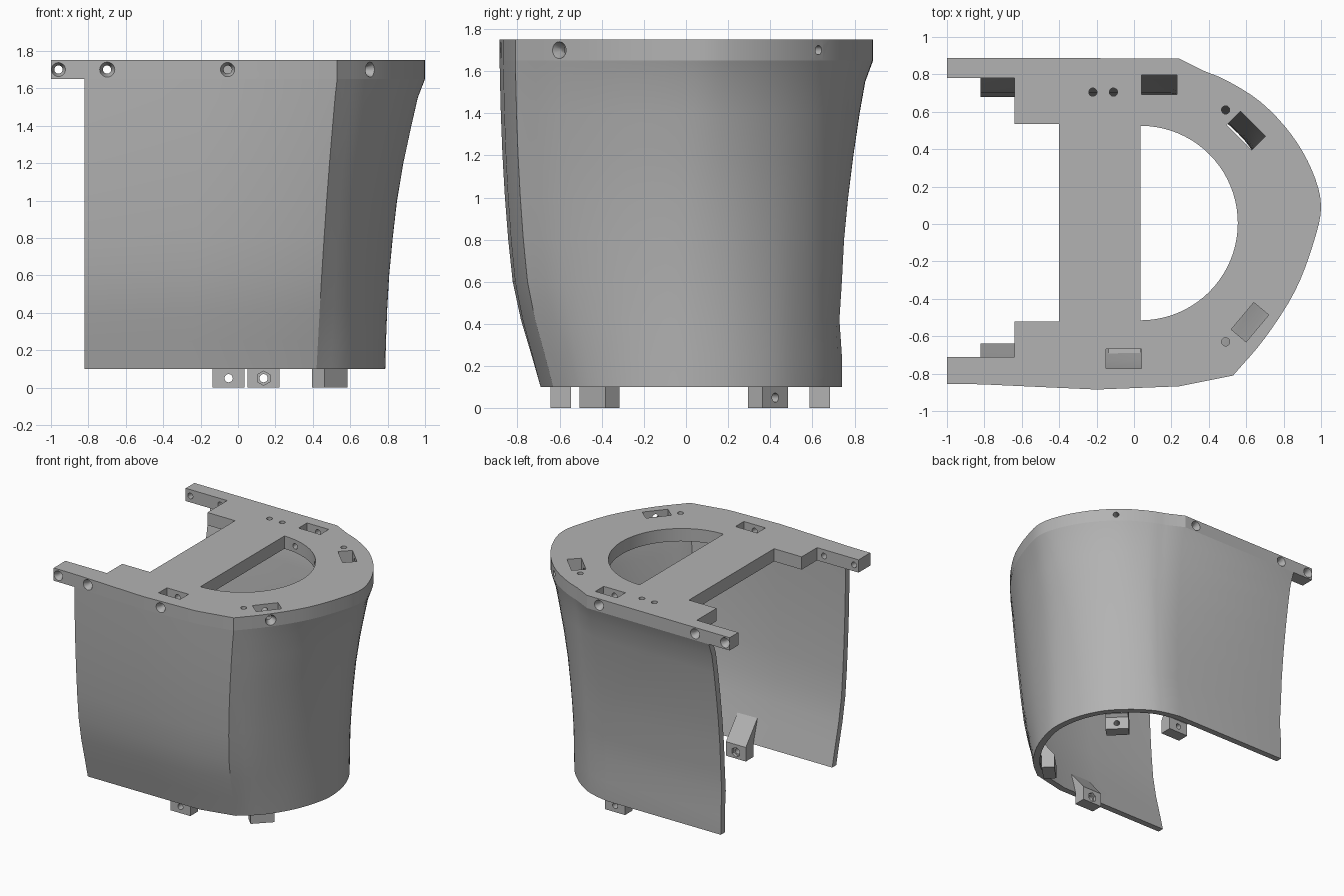
import bpy, bmesh
from math import radians, cos, sin, pi
from mathutils import Vector, Matrix

cube = bpy.data.objects.get("Cube")
if cube:
    bpy.data.objects.remove(cube)

grey = bpy.data.materials.new("matte_grey")
grey.use_nodes = True
GREY = (0.45, 0.45, 0.45, 1)
grey.diffuse_color = GREY
grey.node_tree.nodes["Principled BSDF"].inputs["Base Color"].default_value = GREY

PLATE_LOW, PLATE_HIGH = 1.65, 1.75
WALL = 0.05

# Matching outline points at the rim and the foot: (rim x, rim y, foot x, foot y)
OUTLINE = [
    (-.82, -.857, -.82, -.69), (-.2, -.885, -.25, -.69), (.24, -.868, .15, -.69),
    (.53, -.81, .42, -.63), (.70, -.61, .57, -.5), (.86, -.36, .70, -.30),
    (.96, -.10, .775, -.08), (1.0, .10, .785, .08), (.95, .29, .75, .26),
    (.84, .48, .66, .44), (.68, .65, .52, .585), (.5, .765, .38, .68),
    (.37, .82, .27, .72), (.24, .885, .17, .74), (-.82, .888, -.82, .74)]

# How far each height has flared from foot to rim: (z, nose, front, back)
LEVELS = [
    (.1, 0, 0, 0), (.25, .02, .22, 0), (.42, .05, .48, -.08), (.6, .1, .68, 0),
    (.8, .19, .79, .07), (1.0, .3, .87, .2), (1.2, .46, .93, .37),
    (1.4, .66, .97, .57), (1.55, .82, .99, .75), (PLATE_LOW, 1, 1, 1)]


def catmull(p, steps=4):
    """Smooth curve through the points."""
    q = [p[0] * 2 - p[1]] + p + [p[-1] * 2 - p[-2]]
    out = []
    for a, b, c, d in zip(q, q[1:], q[2:], q[3:]):
        for i in range(steps):
            t = i / steps
            out.append((b * 2 + (c - a) * t + (a * 2 - b * 5 + c * 4 - d) * t * t
                        + (b * 3 - a - c * 3 + d) * t ** 3) / 2)
    return out + [p[-1]]


def outline(z, nose, front, back):
    pts = []
    for rx, ry, fx, fy in OUTLINE:
        s = min(1, max(0, (rx - .4) / .4))
        wx = s * nose + (1 - s) * (z - .1) / (PLATE_LOW - .1)
        wy = front if ry < 0 else back
        pts.append(Vector((fx + (rx - fx) * wx, fy + (ry - fy) * wy)))
    return pts[:3] + catmull(pts[3:13]) + pts[13:]


def inset(pts, d):
    """Offset an open outline inwards, keeping the two ends square."""
    out = []
    for i, p in enumerate(pts):
        n = Vector((0, 0))
        for a, b in ((i - 1, i), (i, i + 1)):
            if a >= 0 and b < len(pts):
                e = (pts[b] - pts[a]).normalized()
                n += Vector((-e.y, e.x))
        q = p + n.normalized() * d
        if i in (0, len(pts) - 1):
            q.x = p.x
        out.append(q)
    return out


def finish(name, bm, smooth=False):
    bmesh.ops.recalc_face_normals(bm, faces=bm.faces)
    mesh = bpy.data.meshes.new(name)
    bm.to_mesh(mesh)
    bm.free()
    mesh.materials.append(grey)
    ob = bpy.data.objects.new(name, mesh)
    bpy.context.collection.objects.link(ob)
    if smooth:
        shade(ob)
    return ob


def activate(ob):
    bpy.ops.object.select_all(action='DESELECT')
    ob.select_set(True)
    bpy.context.view_layer.objects.active = ob


def shade(ob):
    activate(ob)
    bpy.ops.object.shade_smooth_by_angle(angle=radians(25))


def prism(name, pts, low, high, matrix=None):
    """Extrude a flat profile between two heights."""
    bm = bmesh.new()
    face = bm.faces.new([bm.verts.new((p[0], p[1], low)) for p in pts])
    new = bmesh.ops.extrude_face_region(bm, geom=[face])["geom"]
    bmesh.ops.translate(bm, vec=(0, 0, high - low),
                        verts=[v for v in new if isinstance(v, bmesh.types.BMVert)])
    if matrix:
        bm.transform(matrix)
    return finish(name, bm)


def rod(start, direction, length, r1, r2=None, sides=20):
    """Cylinder or cone cutter running from start along direction."""
    d = Vector(direction).normalized()
    bm = bmesh.new()
    bmesh.ops.create_cone(bm, cap_ends=True, segments=sides, radius1=r1,
                          radius2=r1 if r2 is None else r2, depth=length)
    turn = Vector((0, 0, 1)).rotation_difference(d).to_matrix().to_4x4()
    bm.transform(Matrix.Translation(Vector(start) + d * length / 2) @ turn)
    return finish("cutter", bm)


def cut(ob, cutter):
    cutter.hide_render = True
    activate(ob)
    mod = ob.modifiers.new("cut", 'BOOLEAN')
    mod.operation, mod.solver, mod.object = 'DIFFERENCE', 'EXACT', cutter
    bpy.ops.object.modifier_apply(modifier=mod.name)
    bpy.data.objects.remove(cutter)


def screw_hole(ob, x, y, angle, length):
    """Countersunk hole driven inwards from the rim."""
    d = Vector((-cos(radians(angle)), -sin(radians(angle)), 0))
    p = Vector((x, y, 1.70))
    cut(ob, rod(p - d * .05, d, length + .05, .022))
    cut(ob, rod(p - d * .02, d, .06, .048, .022))


# Curved wall
bm = bmesh.new()
outer, inner = [], []
for level in LEVELS:
    ring = outline(*level)
    for rows, pts in ((outer, ring), (inner, inset(ring, WALL))):
        rows.append([bm.verts.new((p.x, p.y, level[0])) for p in pts])
n = len(outer[0])
for k in range(len(LEVELS) - 1):
    for rows in (outer, inner):
        for i in range(n - 1):
            bm.faces.new((rows[k][i], rows[k][i + 1], rows[k + 1][i + 1], rows[k + 1][i]))
    for i in (0, n - 1):
        bm.faces.new((outer[k][i], inner[k][i], inner[k + 1][i], outer[k + 1][i]))
for k in (0, -1):
    for i in range(n - 1):
        bm.faces.new((outer[k][i], outer[k][i + 1], inner[k][i + 1], inner[k][i]))
finish("curved_wall", bm, smooth=True)

# Top plate with two arms
arms = [(-1, .888), (-1, .78), (-.64, .78), (-.64, .535), (-.4, .535),
        (-.4, -.52), (-.64, -.52), (-.64, -.71), (-1, -.71), (-1, -.855)]
plate = prism("top_plate", [tuple(p) for p in outline(*LEVELS[-1])] + arms,
              PLATE_LOW, PLATE_HIGH)

# Half-round opening
arc = [(.035 + .52 * cos(a), .005 + .52 * sin(a))
       for a in (pi * (i / 40 - .5) for i in range(41))]
cut(plate, prism("cutter", arc, 1.5, 1.9))

# Rectangular pockets: centre and outward angle
POCKETS = [(-.055, -.72, -90), (.135, .745, 90), (.62, -.525, -40), (.6, .5, 45)]
for x, y, angle in POCKETS:
    m = Matrix.Translation((x, y, 0)) @ Matrix.Rotation(radians(angle), 4, 'Z')
    box = [(-.052, -.094), (.052, -.094), (.052, .094), (-.052, .094)]
    cut(plate, prism("cutter", box, 1.5, 1.9, m))

# Screw holes round the rim
for x in (-.96, -.7):
    screw_hole(plate, x, -.86, -90, .25)
    screw_hole(plate, x, .888, 90, .25)
screw_hole(plate, -.055, -.882, -90, .3)
screw_hole(plate, .135, .886, 90, .5)
screw_hole(plate, .705, -.6, -40, .36)
screw_hole(plate, .70, .625, 45, .4)

# Small vertical holes
for x, y in ((-.22, .705), (-.11, .705), (.49, .61), (.49, -.63)):
    cut(plate, rod((x, y, 1.5), (0, 0, 1), .4, .022))
shade(plate)

# Mounting lugs: name, centre, outward angle, reach of the sloped brace
LUGS = [("front_lug", -.05, -.595, -90, .125), ("back_lug", .137, .635, 90, .07),
        ("front_nose_lug", .49, -.41, -45, .12), ("back_nose_lug", .49, .39, 45, .10)]
for name, x, y, angle, reach in LUGS:
    m = Matrix.Translation((x, y, 0)) @ Matrix.Rotation(radians(angle), 4, 'Z')
    side = [(.048, 0), (-.048, 0), (-.048, .11), (reach, .32), (.07, .12), (.048, .1)]
    lug = prism(name, side, -.086, .086, m @ Matrix.Rotation(radians(90), 4, 'X'))
    d = m.to_3x3() @ Vector((1, 0, 0))
    centre = Vector((x, y, .05))
    cut(lug, rod(centre - d * .1, d, .2, .022))
    cut(lug, rod(centre - d * .07, d, .045, .038, sides=6))
    shade(lug)
